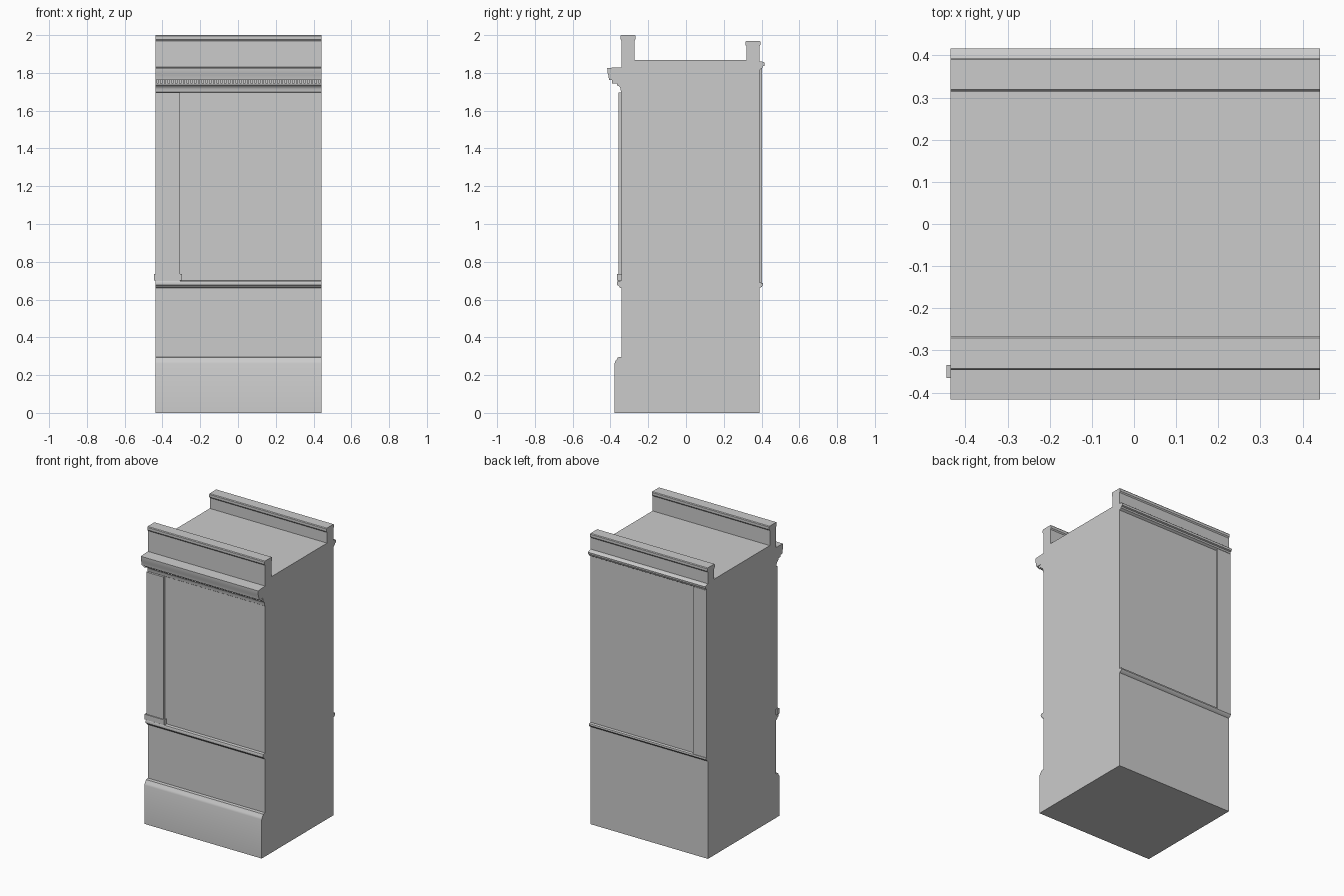
import bpy, bmesh

if "Cube" in bpy.data.objects:
    bpy.data.objects.remove(bpy.data.objects["Cube"])

X0, X1 = -0.436, 0.442


def finish(bm, name):
    bmesh.ops.recalc_face_normals(bm, faces=bm.faces)
    me = bpy.data.meshes.new(name)
    bm.to_mesh(me)
    bm.free()
    ob = bpy.data.objects.new(name, me)
    bpy.context.collection.objects.link(ob)
    bpy.ops.object.select_all(action='DESELECT')
    ob.select_set(True)
    bpy.context.view_layer.objects.active = ob
    bpy.ops.object.shade_smooth_by_angle(angle=0.6)
    return ob


def extrude_profile(name, pts, x0=X0, x1=X1):
    bm = bmesh.new()
    face = bm.faces.new([bm.verts.new((x0, y, z)) for y, z in pts])
    new = bmesh.ops.extrude_face_region(bm, geom=[face])["geom"]
    bmesh.ops.translate(bm, vec=(x1 - x0, 0, 0),
                        verts=[v for v in new if isinstance(v, bmesh.types.BMVert)])
    return finish(bm, name)


def add_box(bm, a, b):
    vs = bmesh.ops.create_cube(bm, size=1)["verts"]
    for v in vs:
        v.co = [(p + q) / 2 + c * (q - p) for p, q, c in zip(a, b, v.co)]


def box(name, a, b):
    bm = bmesh.new()
    add_box(bm, a, b)
    return finish(bm, name)


def cap(y0, y1, top):
    # parapet with overhanging rounded coping, walked from -y to +y
    o = 0.006
    return [(y0, top - 0.03), (y0 - o, top - 0.022), (y0 - o, top - 0.005), (y0 - 0.002, top),
            (y1 + 0.002, top), (y1 + o, top - 0.005), (y1 + o, top - 0.022), (y1, top - 0.03)]


# wall section: plinth, string courses, cornices, parapets and roof
FRONT, BACK = -0.341, 0.388
front = [(-0.378, 0), (-0.378, 0.262), (-0.374, 0.274), (-0.366, 0.284), (-0.362, 0.294),
         (FRONT, 0.296),
         (FRONT, 0.66), (-0.35, 0.663), (-0.356, 0.672), (-0.364, 0.677), (-0.366, 0.688),
         (-0.362, 0.698), (FRONT, 0.70),
         (FRONT, 1.695), (-0.345, 1.698), (-0.346, 1.715), (-0.352, 1.727), (-0.365, 1.735),
         (-0.367, 1.762), (-0.408, 1.762), (-0.41, 1.785), (-0.416, 1.80), (-0.417, 1.826),
         (FRONT, 1.83)]
back = [(BACK, 1.862), (0.41, 1.858), (0.417, 1.852), (0.415, 1.838), (0.406, 1.834),
        (0.403, 1.824), (BACK, 1.815),
        (BACK, 0.69), (0.406, 0.688), (0.408, 0.678), (0.402, 0.668), (BACK, 0.66), (BACK, 0)]
roof = [(-0.273, 1.868), (0.321, 1.868)]
extrude_profile("wall_block", front + cap(FRONT, -0.273, 2.0) + roof
                + cap(0.321, BACK, 1.97) + back)

# row of dentils under the front cornice
bm = bmesh.new()
n = 44
pitch = (X1 - X0) / n
for i in range(n):
    x = X0 + (i + 0.2) * pitch
    add_box(bm, (x, -0.392, 1.744), (x + 0.6 * pitch, -0.36, 1.764))
finish(bm, "dentils")

# pilasters at the left edge, front and back
box("front_pilaster", (X0, -0.358, 0.695), (-0.307, -0.33, 1.697))
box("pilaster_base", (-0.445, -0.365, 0.70), (-0.297, -0.335, 0.735))
box("back_pilaster", (X0, 0.38, 0.685), (-0.335, 0.402, 1.822))
